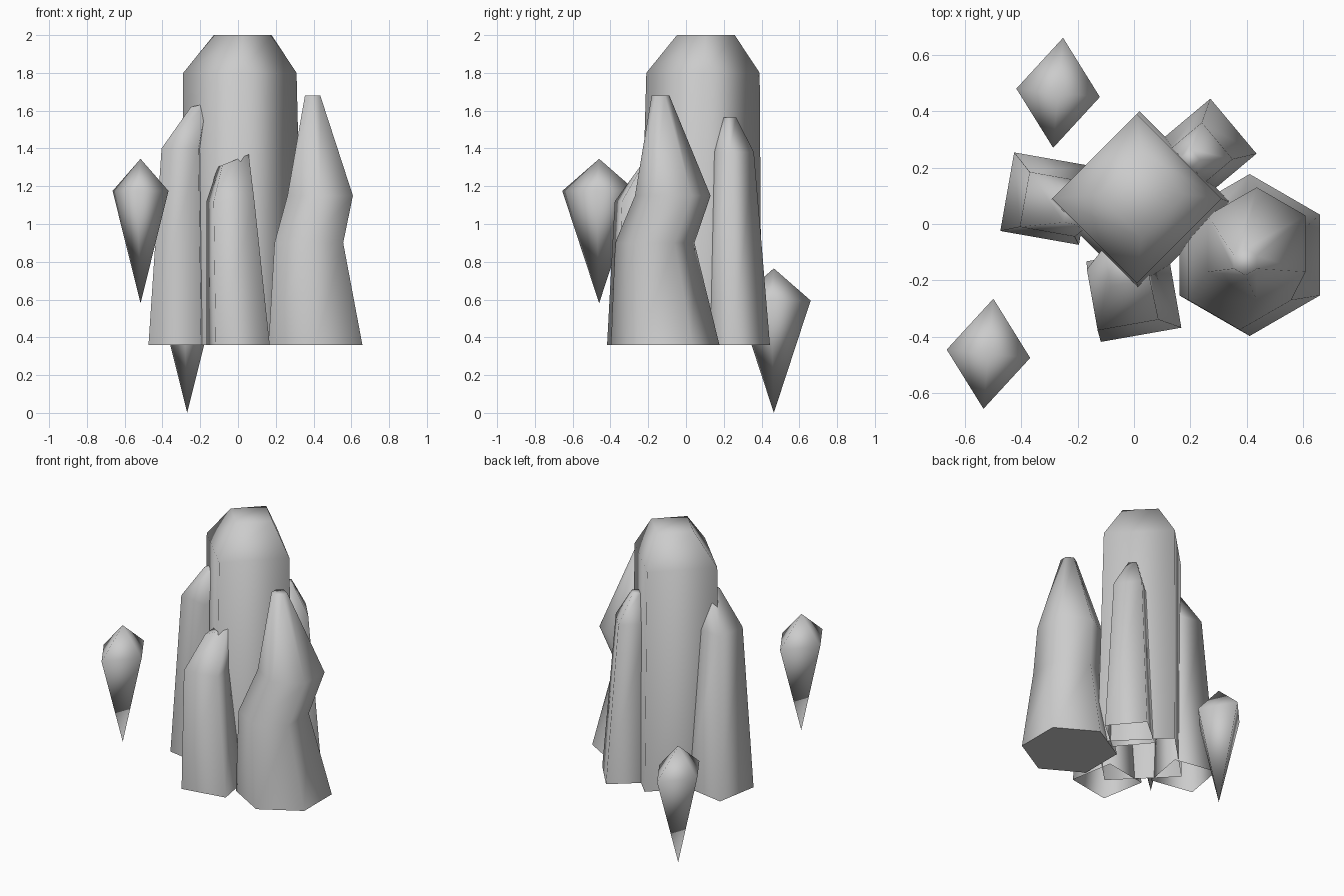
import bpy
import bmesh
from math import cos, sin, radians

default_cube = bpy.data.objects.get("Cube")
if default_cube:
    bpy.data.objects.remove(default_cube, do_unlink=True)

# One grey stone colour for every crystal
stone = bpy.data.materials.new("grey_stone")
stone.use_nodes = True
stone.diffuse_color = (0.6, 0.6, 0.6, 1)
stone.node_tree.nodes["Principled BSDF"].inputs["Base Color"].default_value = stone.diffuse_color


def add_ring(bm, sides, turn, x, y, z, radius, slope):
    """Regular polygon of vertices; slope tilts it along x. Zero radius gives a tip."""
    if radius == 0:
        return [bm.verts.new((x, y, z))]
    ring = []
    for i in range(sides):
        angle = radians(turn + i * 360 / sides)
        dx, dy = radius * cos(angle), radius * sin(angle)
        ring.append(bm.verts.new((x + dx, y + dy, z + slope * dx)))
    return ring


def crystal(name, sides, turn, rings, top_slope=0, closed_base=False):
    """Skin a stack of (x, y, z, radius) rings from bottom to top."""
    bm = bmesh.new()
    last = len(rings) - 1
    loops = [add_ring(bm, sides, turn, *ring, top_slope if i == last else 0)
             for i, ring in enumerate(rings)]
    for low, high in zip(loops, loops[1:]):
        for i in range(sides):
            j = (i + 1) % sides
            if len(low) == 1:
                bm.faces.new((low[0], high[j], high[i]))
            elif len(high) == 1:
                bm.faces.new((low[i], low[j], high[0]))
            else:
                bm.faces.new((low[i], low[j], high[j], high[i]))
    if len(loops[-1]) > 1:
        bm.faces.new(loops[-1])
    for face in bm.faces:
        face.smooth = True
    # Flat underside with a crisp rim
    if closed_base:
        base = bm.faces.new(list(reversed(loops[0])))
        for edge in base.edges:
            edge.smooth = False
    mesh = bpy.data.meshes.new(name)
    bm.to_mesh(mesh)
    bm.free()
    mesh.materials.append(stone)
    obj = bpy.data.objects.new(name, mesh)
    bpy.context.collection.objects.link(obj)
    return obj


GROUND = 0.36

# Tall central pillar with a bevelled top
crystal("main_pillar", 4, 0, [
    (0.02, 0.075, GROUND, 0.325),
    (0.01, 0.09, 1.8, 0.3),
    (0.025, 0.105, 2, 0.153)])

# Waisted six-sided spire
crystal("six_sided_spire", 6, 30, [
    (0.41, -0.11, GROUND, 0.287),
    (0.375, -0.165, 0.9, 0.21),
    (0.435, -0.07, 1.15, 0.2),
    (0.395, -0.135, 1.68, 0.047)], closed_base=True)

# Small crystals leaning on the pillar
crystal("front_crystal", 4, -35, [
    (0, -0.25, GROUND, 0.205),
    (-0.04, -0.25, 1.12, 0.155),
    (-0.025, -0.14, 1.335, 0.1)], top_slope=0.4)
crystal("right_crystal", 4, 35, [
    (-0.31, 0.09, GROUND, 0.2),
    (-0.29, 0.07, 1.4, 0.14),
    (-0.2, 0.04, 1.63, 0.06)], top_slope=0.2)
crystal("back_crystal", 4, -5, [
    (0.255, 0.265, GROUND, 0.18),
    (0.23, 0.24, 1.38, 0.12),
    (0.2, 0.23, 1.565, 0.035)])


# Floating shards: diamond girdle with a short top and a long lower point
def floating_shard(name, x, y, z):
    shard = crystal(name, 4, 0, [
        (0, 0, 0, 0),
        (0, 0, 0.595, 1),
        (0, 0, 0.765, 0)])
    # Squash the girdle into a narrow diamond and turn it
    for v in shard.data.vertices:
        v.co.x *= 0.148
        v.co.y *= 0.195
        px, py = v.co.x, v.co.y
        v.co.x, v.co.y = px + 0.09 * py, py - 0.1 * px
    shard.location = (x, y, z)


floating_shard("upper_shard", -0.516, -0.46, 0.58)
floating_shard("lower_shard", -0.269, 0.465, 0)
